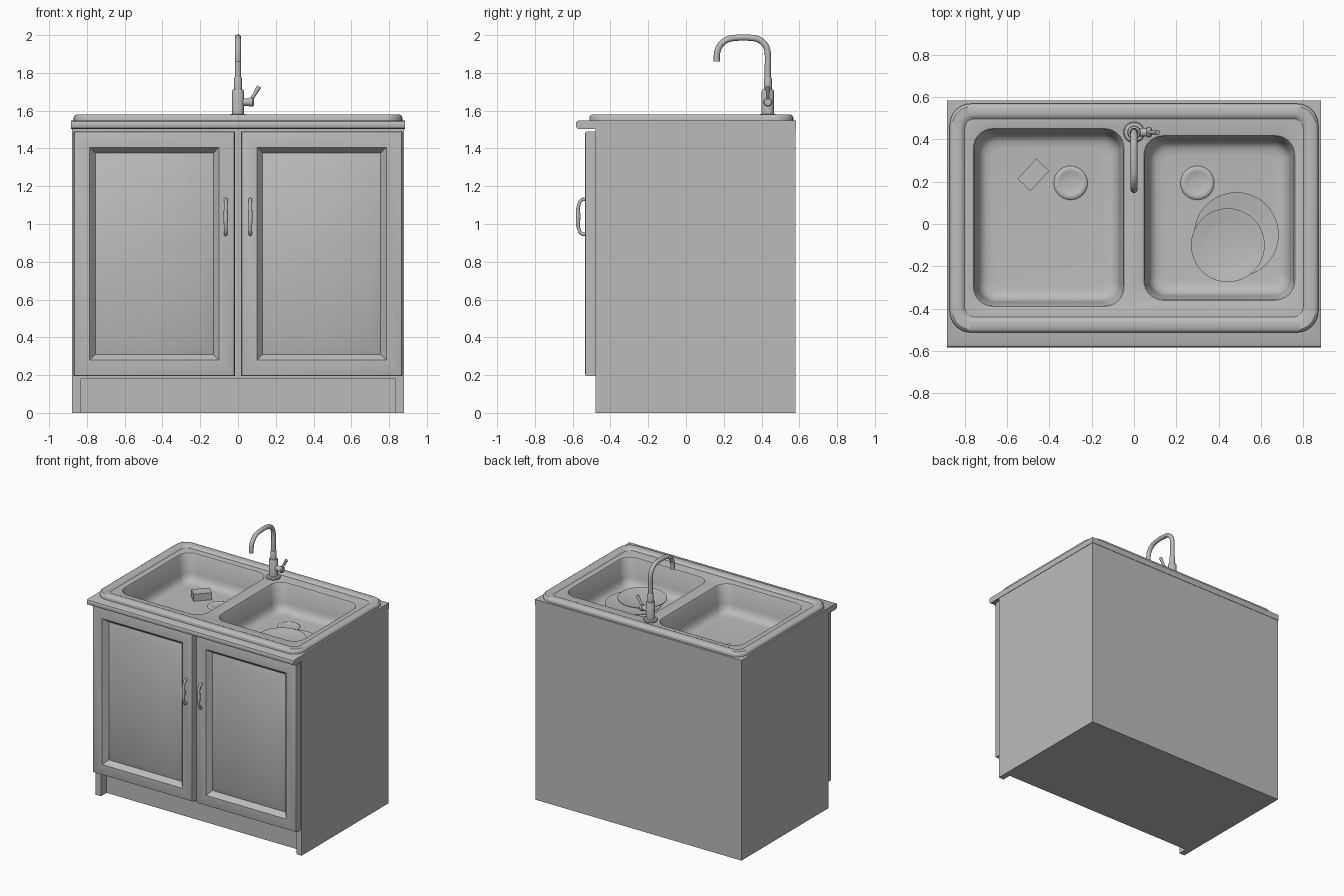
import bpy, bmesh
from math import sin, cos, pi, radians
from mathutils import Matrix, Vector

if "Cube" in bpy.data.objects:
    bpy.data.objects.remove(bpy.data.objects["Cube"])

GREY = (0.5, 0.5, 0.5, 1)
mat = bpy.data.materials.new("plain grey")
mat.use_nodes = True
mat.diffuse_color = GREY
mat.node_tree.nodes["Principled BSDF"].inputs["Base Color"].default_value = GREY


def finish(ob):
    """Material and angle-limited smooth shading."""
    ob.data.materials.clear()
    ob.data.materials.append(mat)
    bpy.ops.object.select_all(action='DESELECT')
    ob.select_set(True)
    bpy.context.view_layer.objects.active = ob
    bpy.ops.object.shade_smooth_by_angle(angle=radians(35))
    return ob


def from_bmesh(name, bm, matrix=None):
    bmesh.ops.recalc_face_normals(bm, faces=bm.faces)
    if matrix:
        bm.transform(matrix)
    me = bpy.data.meshes.new(name)
    bm.to_mesh(me)
    bm.free()
    ob = bpy.data.objects.new(name, me)
    bpy.context.collection.objects.link(ob)
    return finish(ob)


def box(name, x0, x1, y0, y1, z0, z1):
    bm = bmesh.new()
    size = Matrix.Diagonal((x1 - x0, y1 - y0, z1 - z0, 1))
    mid = Matrix.Translation(((x0 + x1) / 2, (y0 + y1) / 2, (z0 + z1) / 2))
    bmesh.ops.create_cube(bm, size=1, matrix=mid @ size)
    return from_bmesh(name, bm)


def rect(bounds, inset, z, r=0.0, seg=0):
    """Rounded rectangle ring; bounds are x0, x1, y0, y1."""
    x0, x1, y0, y1 = bounds
    x0, x1, y0, y1 = x0 + inset, x1 - inset, y0 + inset, y1 - inset
    pts = []
    for k, (x, y) in enumerate([(x1, y1), (x0, y1), (x0, y0), (x1, y0)]):
        if seg == 0:
            pts.append((x, y, z))
            continue
        cx, cy = x + (r if x == x0 else -r), y + (r if y == y0 else -r)
        for i in range(seg + 1):
            a = (k + i / seg) * pi / 2
            pts.append((cx + r * cos(a), cy + r * sin(a), z))
    return pts


def loft(bm, rings, cap_start=False, cap_end=False, closed=False):
    """Skin a list of rings and return their vertices."""
    rows = [[bm.verts.new(p) for p in ring] for ring in rings]
    pairs = list(zip(rows, rows[1:]))
    if closed:
        pairs.append((rows[-1], rows[0]))
    for a, b in pairs:
        n = len(a)
        for i in range(n):
            j = (i + 1) % n
            bm.faces.new((a[i], a[j], b[j], b[i]))
    if cap_start:
        bm.faces.new(rows[0][::-1])
    if cap_end:
        bm.faces.new(rows[-1])
    return rows


def lathe(name, profile, matrix, n=32):
    bm = bmesh.new()
    rings = [[(r * cos(2 * pi * i / n), r * sin(2 * pi * i / n), z) for i in range(n)]
             for r, z in profile]
    loft(bm, rings, True, True)
    return from_bmesh(name, bm, matrix)


def tube(name, points, radii, depth):
    """Smooth round tube along a path."""
    cu = bpy.data.curves.new(name, 'CURVE')
    cu.dimensions = '3D'
    cu.bevel_depth = depth
    cu.bevel_resolution = 4
    cu.resolution_u = 8
    cu.use_fill_caps = True
    sp = cu.splines.new('BEZIER')
    sp.bezier_points.add(len(points) - 1)
    for bp, p, r in zip(sp.bezier_points, points, radii):
        bp.co, bp.radius = p, r
        bp.handle_left_type = bp.handle_right_type = 'AUTO'
    ob = bpy.data.objects.new(name, cu)
    bpy.context.collection.objects.link(ob)
    bpy.ops.object.select_all(action='DESELECT')
    ob.select_set(True)
    bpy.context.view_layer.objects.active = ob
    bpy.ops.object.convert(target='MESH')
    return finish(bpy.context.view_layer.objects.active)


# Cabinet carcass with recessed plinth
for side, s in (("left", 1), ("right", -1)):
    xs = sorted((s * 0.835, s * 0.88))
    box(side + "_side_panel", *xs, -0.48, 0.58, 0, 1.53)
box("back_panel", -0.835, 0.835, 0.55, 0.58, 0.18, 1.53)
box("front_panel", -0.835, 0.835, -0.48, -0.45, 0.18, 1.51)
box("cabinet_floor", -0.835, 0.835, -0.45, 0.55, 0.18, 0.21)
box("plinth", -0.835, 0.835, -0.41, 0.58, 0, 0.18)

# Countertop frame with a rounded front edge and an opening for the sink
bm = bmesh.new()
front = [(0.015, 1.503), (0.004, 1.508), (0, 1.518), (0, 1.533), (0.004, 1.543), (0.015, 1.548)]
rings = [rect((-0.883, 0.883, -0.583 + d, 0.583), 0, z) for d, z in front]
opening = (-0.8, 0.8, -0.44, 0.5)
rings += [rect(opening, 0, 1.548), rect(opening, 0, 1.503)]
loft(bm, rings, closed=True)
from_bmesh("countertop", bm)

# Doors with a grooved frame and raised centre panel, and bow handles
DOOR_STEPS = [(0, 0), (0, 0.044), (0.004, 0.052), (0.012, 0.055), (0.084, 0.055),
              (0.115, 0.018), (0.174, 0.045)]
to_front = Matrix(((1, 0, 0, 0), (0, 0, -1, -0.48), (0, 1, 0, 0), (0, 0, 0, 1)))
for side, s in (("left", 1), ("right", -1)):
    bounds = (*sorted((s * 0.016, s * 0.87)), 0.195, 1.49)
    bm = bmesh.new()
    loft(bm, [rect(bounds, inset, w) for inset, w in DOOR_STEPS], True, True)
    from_bmesh(side + "_door", bm, to_front)
    path = [(-0.53, 1.13), (-0.552, 1.128), (-0.568, 1.1), (-0.571, 1.04),
            (-0.568, 0.975), (-0.552, 0.948), (-0.53, 0.946)]
    tube(side + "_door_handle", [(s * 0.065, y, z) for y, z in path],
         [0.8, 0.8, 0.8, 1.15, 0.8, 0.8, 0.8], 0.011)

# Double sink: rolled rim, deck and two bowls in one skin
bm = bmesh.new()
RIM = (-0.87, 0.87, -0.512, 0.568)
LEDGE = (-0.806, 0.806, -0.446, 0.502)
rings = [rect(RIM, i, z, 0.1 - i, 8) for i, z in
         [(0, 1.546), (0, 1.563), (0.004, 1.573), (0.014, 1.58)]]
rings += [rect(LEDGE, i, z, 0.05, 8) for i, z in
          [(-0.014, 1.58), (-0.004, 1.576), (0.006, 1.566)]]
borders = [loft(bm, rings)[-1]]
BOWL_STEPS = [(-0.014, 1.566), (-0.005, 1.563), (0, 1.555), (0.015, 1.42), (0.022, 1.39),
              (0.036, 1.37), (0.055, 1.359), (0.085, 1.355)]
for bounds in ((-0.753, -0.052, -0.384, 0.445), (0.052, 0.754, -0.355, 0.412)):
    rings = [rect(bounds, i, z, 0.09 - i * 0.4, 8) for i, z in BOWL_STEPS]
    borders.append(loft(bm, rings, cap_end=True)[0])
edges = [bm.edges.get((row[i - 1], row[i])) for row in borders for i in range(len(row))]
bmesh.ops.triangle_fill(bm, edges=edges, use_beauty=True, normal=(0, 0, 1))
from_bmesh("double_sink", bm)

# Drains
for side, s in (("left", 1), ("right", -1)):
    lathe(side + "_drain", [(0.08, 0), (0.076, 0.005), (0.066, 0.008), (0.056, 0.007),
                            (0.044, 0.002), (0.02, 0.001)],
          Matrix.Translation((s * 0.299, 0.194, 1.355)))

# Sponge and stacked plates
sponge = box("sponge", -0.065, 0.065, -0.042, 0.042, 0, 0.055)
sponge.matrix_world = Matrix.Translation((-0.475, 0.232, 1.355)) @ Matrix.Rotation(radians(47), 4, 'Z')
for name, x, y, z, r in (("lower_plate", 0.483, -0.05, 1.356, 0.2),
                         ("upper_plate", 0.443, -0.1, 1.388, 0.174)):
    lathe(name, [(r * 0.6, 0), (r * 0.65, 0.004), (r, 0.026), (r, 0.031),
                 (r * 0.66, 0.022), (r * 0.6, 0.02)], Matrix.Translation((x, y, z)), 48)

# Faucet: body, swan-neck spout and side lever
FY = 0.433
lathe("faucet_body", [(0.05, 1.566), (0.05, 1.574), (0.045, 1.58), (0.032, 1.583), (0.032, 1.705),
                      (0.028, 1.711), (0.021, 1.713), (0.021, 1.77), (0.018, 1.775)],
      Matrix.Translation((0, FY, 0)))
bends = [(0.348, 1.9, 0.085, 0), (0.258, 1.89, 0.095, 90)]
spout = [(0, FY, 1.76), (0, FY, 1.83)]
for cy, cz, r, start in bends:
    for k in range(5):
        a = radians(start + k * 22.5)
        spout.append((0, cy + r * cos(a), cz + r * sin(a)))
spout.append((0, 0.163, 1.86))
tube("faucet_spout", spout, [1] * len(spout), 0.0165)
lathe("lever_hub", [(0.02, 0.02), (0.02, 0.06), (0.024, 0.062), (0.024, 0.078), (0.018, 0.084)],
      Matrix.Translation((0, FY, 1.645)) @ Matrix.Rotation(pi / 2, 4, 'Y'), 24)
tube("faucet_lever", [(0.068, FY, 1.655), (0.09, FY, 1.69), (0.112, FY, 1.728)],
     [0.7, 0.9, 1.1], 0.011)
